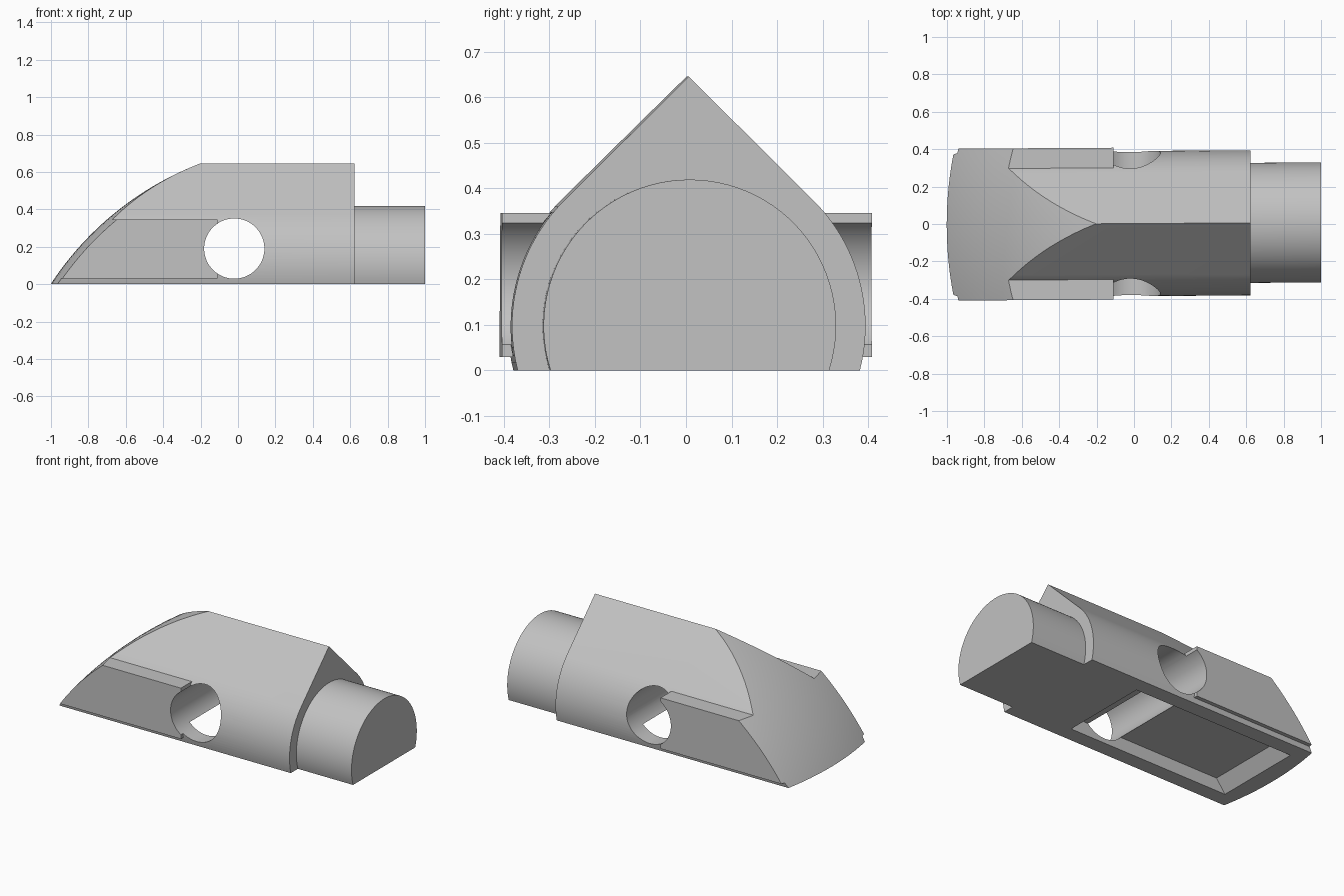
import bpy, bmesh, math

cube = bpy.data.objects.get("Cube")
if cube:
    bpy.data.objects.remove(cube, do_unlink=True)

grey = bpy.data.materials.new("plain grey")
grey.use_nodes = True
COLOUR = (0.54, 0.54, 0.54, 1)
grey.diffuse_color = COLOUR
grey.node_tree.nodes["Principled BSDF"].inputs["Base Color"].default_value = COLOUR


def make_object(name, bm):
    bmesh.ops.recalc_face_normals(bm, faces=bm.faces)
    mesh = bpy.data.meshes.new(name)
    bm.to_mesh(mesh)
    bm.free()
    mesh.materials.append(grey)
    obj = bpy.data.objects.new(name, mesh)
    bpy.context.collection.objects.link(obj)
    return obj


def prism(name, points, axis, start, end):
    """Extrude a 2D outline along x (outline in y, z) or y (outline in x, z)."""
    bm = bmesh.new()
    place = (lambda p: (start, p[0], p[1])) if axis == "x" else (lambda p: (p[0], start, p[1]))
    face = bm.faces.new([bm.verts.new(place(p)) for p in points])
    moved = bmesh.ops.extrude_face_region(bm, geom=[face])["geom"]
    step = (end - start, 0, 0) if axis == "x" else (0, end - start, 0)
    bmesh.ops.translate(bm, vec=step, verts=[v for v in moved if isinstance(v, bmesh.types.BMVert)])
    return make_object(name, bm)


def arc(cx, cz, r, a0, a1, n):
    angles = [math.radians(a0 + (a1 - a0) * i / n) for i in range(n + 1)]
    return [(cx + r * math.cos(a), cz + r * math.sin(a)) for a in angles]


def combine(target, tool, operation):
    mod = target.modifiers.new(operation.lower(), "BOOLEAN")
    mod.operation, mod.object, mod.solver = operation, tool, "EXACT"
    bpy.context.view_layer.objects.active = target
    bpy.ops.object.modifier_apply(modifier=mod.name)
    bpy.data.objects.remove(tool, do_unlink=True)


# Teardrop body: round flanks with a 45 degree roof, flat underneath
R, CZ = 0.388, 0.098
dip = math.degrees(math.asin(CZ / R))
profile = arc(0, CZ, R, -dip, 45, 24) + [(0, 0.645)] + arc(0, CZ, R, 135, 180 + dip, 24)
body = prism("body", profile, "x", -1.1, 0.622)

# Flat cheek pads on both flanks
for side in (-1, 1):
    pad = prism("cheek_pad", [(-1.1, 0.03), (-0.11, 0.03), (-0.11, 0.346), (-1.1, 0.346)],
                "y", side * 0.25, side * 0.406)
    combine(body, pad, "UNION")

# Domed nose trimmed by a wide ellipsoid
bm = bmesh.new()
bmesh.ops.create_uvsphere(bm, u_segments=160, v_segments=100, radius=1.67)
bmesh.ops.scale(bm, vec=(1, 1.2, 1), verts=bm.verts)
bmesh.ops.translate(bm, vec=(0.396, 0, -0.914), verts=bm.verts)
combine(body, make_object("nose_dome", bm), "INTERSECT")

# Round shank at the rear end
r = 0.321
dip = math.degrees(math.asin(CZ / r))
combine(body, prism("shank", arc(0, CZ, r, -dip, 180 + dip, 56), "x", 0.5, 1.0), "UNION")

# Cross hole and shallow pocket underneath
combine(body, prism("cross_hole", arc(-0.02, 0.19, 0.161, 0, 355, 71), "y", -0.6, 0.6), "DIFFERENCE")
pocket = [(-0.93, -0.05), (0.22, -0.05), (0.22, 0.08), (-0.83, 0.08)]
combine(body, prism("pocket", pocket, "y", -0.28, 0.28), "DIFFERENCE")

# Slight yaw about the nose
for v in body.data.vertices:
    v.co.y += 0.006 * (v.co.x + 0.4)

bpy.ops.object.select_all(action="DESELECT")
body.select_set(True)
bpy.context.view_layer.objects.active = body
bpy.ops.object.shade_smooth_by_angle(angle=math.radians(25))
